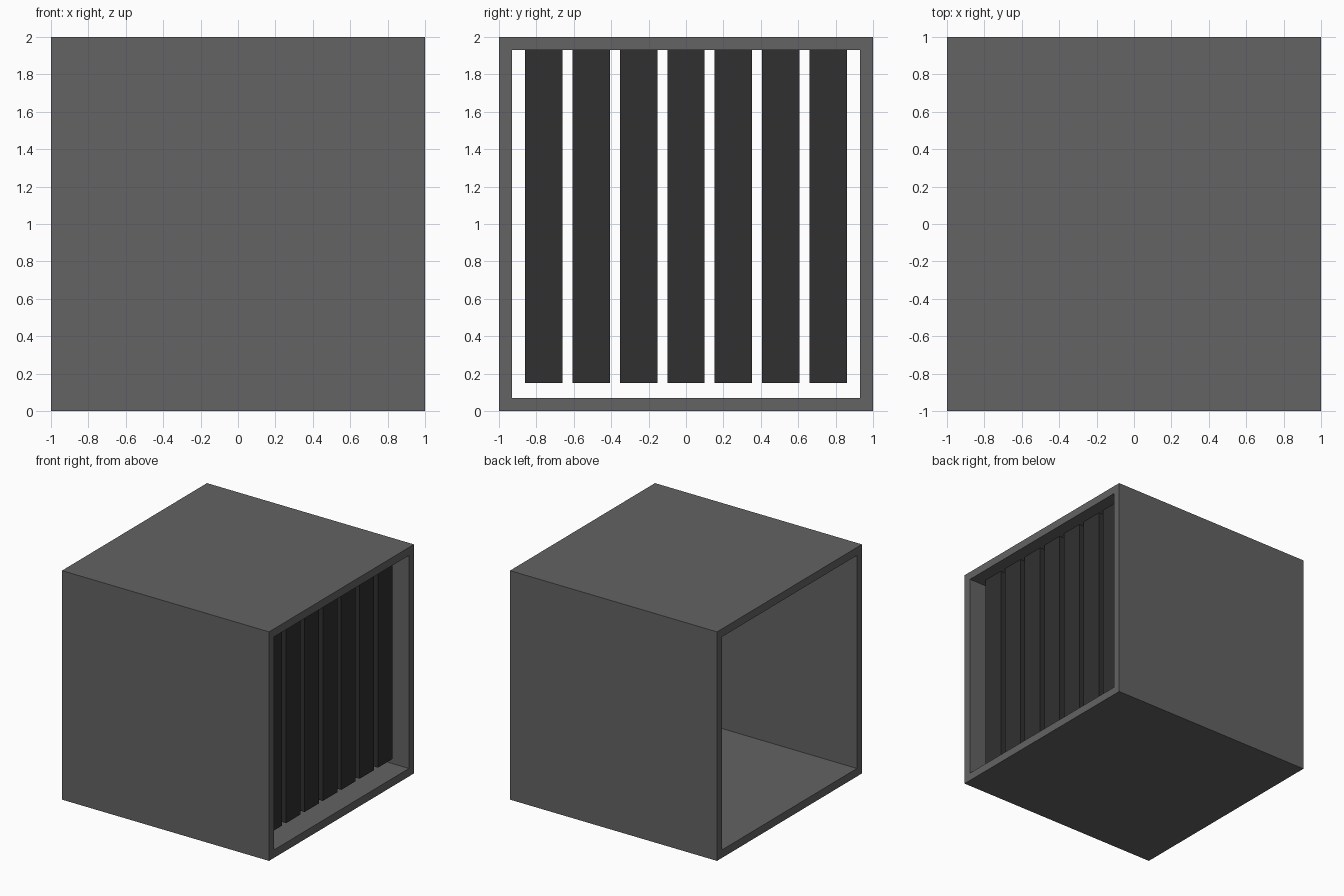
import bpy
import bmesh

if "Cube" in bpy.data.objects:
    bpy.data.objects.remove(bpy.data.objects["Cube"])

WALL = 0.07          # shell thickness
SLAT_FRONT = 0.89    # x of the outer slat faces
SLAT_DEPTH = 0.05


def material(name, value):
    mat = bpy.data.materials.new(name)
    mat.diffuse_color = (value, value, value, 1)
    mat.use_nodes = True
    mat.node_tree.nodes["Principled BSDF"].inputs["Base Color"].default_value = mat.diffuse_color
    return mat


def add_object(name, bm, mat):
    bmesh.ops.recalc_face_normals(bm, faces=bm.faces)
    mesh = bpy.data.meshes.new(name)
    bm.to_mesh(mesh)
    bm.free()
    mesh.materials.append(mat)
    obj = bpy.data.objects.new(name, mesh)
    bpy.context.collection.objects.link(obj)
    return obj


def square_ring(bm, x, inset):
    lo, hi = inset, 2 - inset
    h = 1 - inset
    return [bm.verts.new((x, y, z)) for y, z in
            ((-h, lo), (h, lo), (h, hi), (-h, hi))]


shell_mat = material("shell_grey", 0.125)
slat_mat = material("slat_dark_grey", 0.03)

# Hollow square shell, open at both x ends
bm = bmesh.new()
rings = [square_ring(bm, x, inset) for x, inset in
         ((-1, 0), (1, 0), (1, WALL), (-1, WALL))]
for r in range(4):
    a, b = rings[r], rings[(r + 1) % 4]
    for i in range(4):
        j = (i + 1) % 4
        bm.faces.new((a[i], a[j], b[j], b[i]))
add_object("shell", bm, shell_mat)

# Vertical slats hanging from the ceiling just inside the right opening
bottom, top = 0.15, 2 - WALL
for n in range(7):
    bm = bmesh.new()
    bmesh.ops.create_cube(bm, size=1)
    bmesh.ops.scale(bm, vec=(SLAT_DEPTH, 0.2, top - bottom), verts=bm.verts)
    slat = add_object(f"slat_{n + 1}", bm, slat_mat)
    slat.location = (SLAT_FRONT - SLAT_DEPTH / 2,
                     (n - 3) * 0.2535, (top + bottom) / 2)
